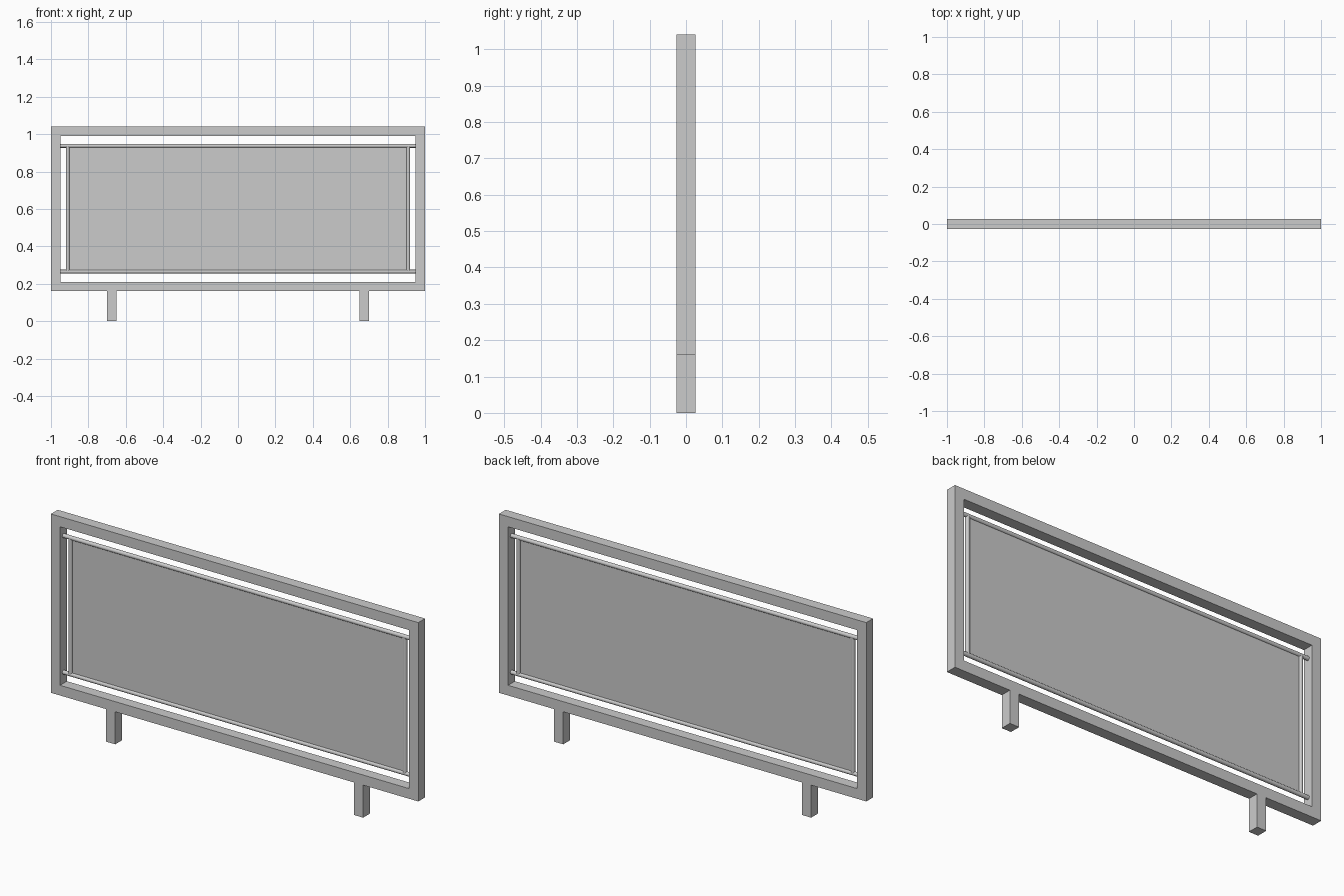
import bpy
import bmesh
from math import pi

if "Cube" in bpy.data.objects:
    bpy.data.objects.remove(bpy.data.objects["Cube"])

DEPTH = 0.053


def box(name, x0, x1, z0, z1, depth):
    bpy.ops.mesh.primitive_cube_add(size=1, location=((x0 + x1) / 2, 0, (z0 + z1) / 2))
    ob = bpy.context.object
    ob.name = name
    ob.scale = (x1 - x0, depth, z1 - z0)
    bpy.ops.object.transform_apply(location=False, rotation=False, scale=True)
    return ob


def rod(name, location, length, rotation=(0, 0, 0)):
    bpy.ops.mesh.primitive_cylinder_add(vertices=16, radius=0.01, depth=length,
                                        location=location, rotation=rotation)
    ob = bpy.context.object
    ob.name = name
    bpy.ops.object.shade_smooth_by_angle()


# Outer frame: one continuous rectangular ring
bm = bmesh.new()
rings = []
for y in (-DEPTH / 2, DEPTH / 2):
    for inset in (0, 0.05):
        x, lo, hi = 1 - inset, 0.16 + inset, 1.04 - inset
        rings.append([bm.verts.new((px, y, pz))
                      for px, pz in ((-x, lo), (x, lo), (x, hi), (-x, hi))])
for a, b in ((0, 1), (1, 3), (3, 2), (2, 0)):
    for i in range(4):
        j = (i + 1) % 4
        bm.faces.new((rings[a][i], rings[a][j], rings[b][j], rings[b][i]))
bmesh.ops.recalc_face_normals(bm, faces=bm.faces)
mesh = bpy.data.meshes.new("outer_frame")
bm.to_mesh(mesh)
bm.free()
bpy.context.collection.objects.link(bpy.data.objects.new("outer_frame", mesh))

# Short feet under the frame
for side, x in (("left", -0.675), ("right", 0.675)):
    box(side + "_leg", x - 0.025, x + 0.025, 0, 0.16, DEPTH)

# Thin sign panel
box("panel", -0.91, 0.91, 0.265, 0.937, 0.004)

# Rods carrying the panel, the long ones run into the frame
for side, z in (("bottom", 0.265), ("top", 0.937)):
    rod(side + "_rod", (0, 0, z), 1.91, (0, pi / 2, 0))
for side, x in (("left", -0.91), ("right", 0.91)):
    rod(side + "_rod", (x, 0, 0.601), 0.672)
